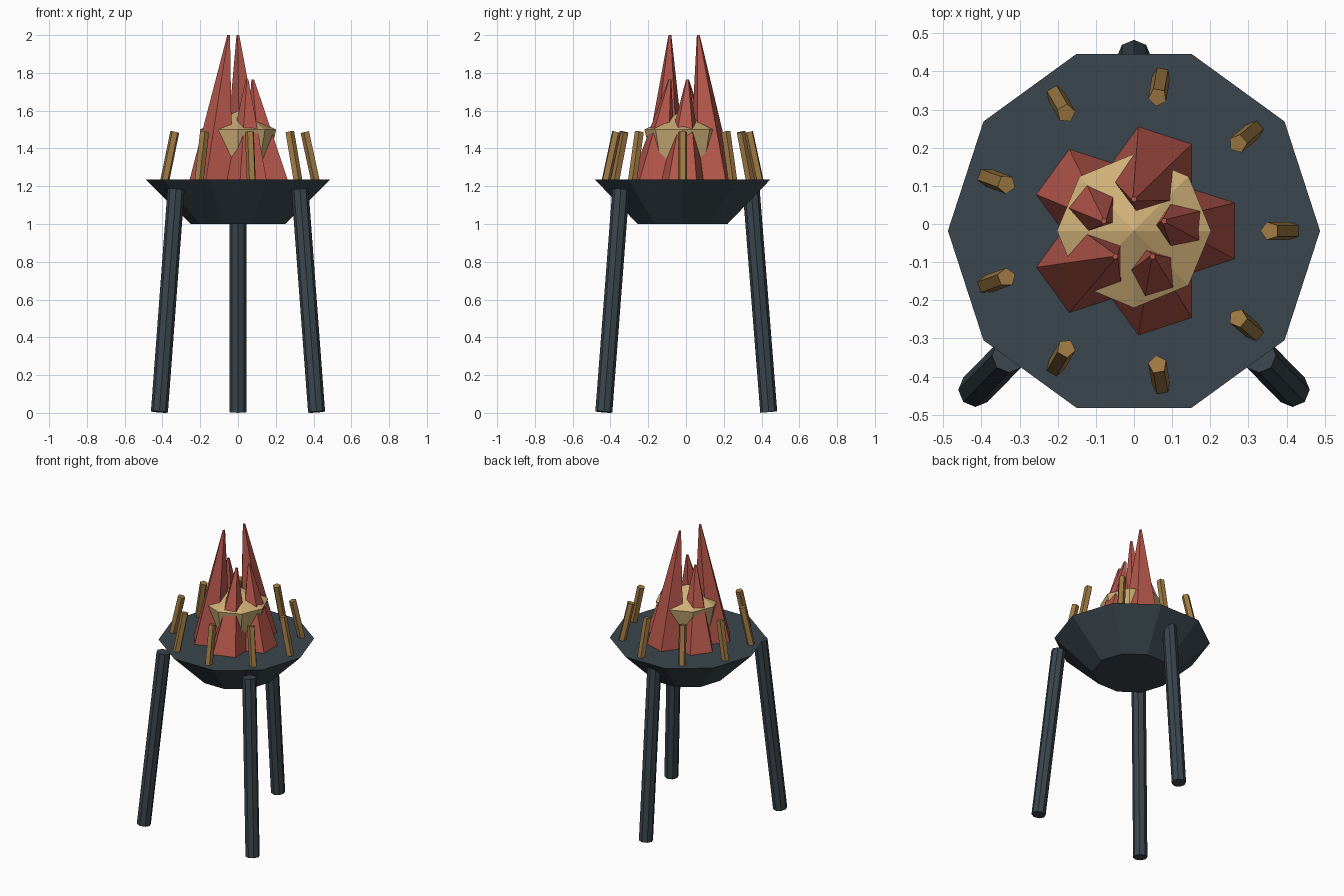
import bpy, bmesh
from math import sin, cos, radians, pi
from mathutils import Vector, Matrix

if "Cube" in bpy.data.objects:
    bpy.data.objects.remove(bpy.data.objects["Cube"])


def material(name, srgb):
    m = bpy.data.materials.new(name)
    lin = [((c / 255 + 0.055) / 1.055) ** 2.4 for c in srgb]
    m.diffuse_color = (*lin, 1)
    m.use_nodes = True
    m.node_tree.nodes["Principled BSDF"].inputs["Base Color"].default_value = m.diffuse_color
    return m


IRON = material("dark iron", (58, 70, 77))
RED = material("flame red", (182, 87, 75))
GOLD = material("ember gold", (206, 175, 118))
WOOD = material("wood brown", (160, 122, 68))

CY = -0.018   # y of the bowl axis
RIM = 1.235   # height of the bowl rim


def polar(r, deg, z):
    return Vector((r * cos(radians(deg)), CY + r * sin(radians(deg)), z))


def loft(name, rings, sides, mat, phase=0.0, tilt=None):
    """Join regular polygons given as (centre, radius); radius 0 makes a point."""
    bm = bmesh.new()
    rot = tilt or Matrix.Identity(3)
    loops = []
    for c, r in rings:
        if r == 0:
            loops.append([bm.verts.new(c)])
            continue
        angles = [radians(phase) + 2 * pi * i / sides for i in range(sides)]
        loops.append([bm.verts.new(Vector(c) + rot @ Vector((r * cos(a), r * sin(a), 0)))
                      for a in angles])
    for lo, hi in zip(loops, loops[1:]):
        for i in range(sides):
            j = (i + 1) % sides
            if len(hi) == 1:
                bm.faces.new((lo[i], lo[j], hi[0]))
            else:
                bm.faces.new((lo[i], lo[j], hi[j], hi[i]))
    for end in (loops[0], loops[-1]):
        if len(end) > 1:
            bm.faces.new(end)
    bmesh.ops.recalc_face_normals(bm, faces=bm.faces)
    me = bpy.data.meshes.new(name)
    bm.to_mesh(me)
    bm.free()
    me.materials.append(mat)
    ob = bpy.data.objects.new(name, me)
    bpy.context.collection.objects.link(ob)
    return ob


def rod(name, bottom, top, r, sides, mat, phase=0.0):
    """Straight rod with ends square to its axis."""
    bottom, top = Vector(bottom), Vector(top)
    tilt = Vector((0, 0, 1)).rotation_difference(top - bottom).to_matrix()
    return loft(name, [(bottom, r), (top, r)], sides, mat, phase, tilt)


# Bowl
loft("bowl", [((0, CY, 1.0), 0.25), ((0, CY, RIM), 0.488)], 10, IRON)

# Three splayed legs
rod("back_leg", (0, 0.438, 0.004), (0, 0.345, 1.183), 0.045, 8, IRON)
for side, s in (("left", -1), ("right", 1)):
    rod("front_leg_" + side, (s * 0.416, -0.435, 0.005), (s * 0.328, -0.345, 1.183),
        0.045, 8, IRON)

# Ring of sticks leaning inward
for i in range(9):
    a = 40 * i
    rod(f"stick_{i}", polar(0.412, a, RIM - 0.005), polar(0.356, a, 1.487),
        0.025, 5, WOOD, a + 180)

# Five flames leaning toward the middle
for i, h in enumerate((1.765, 2.0, 1.765, 2.0, 1.765)):
    a = 72 * i
    loft(f"flame_{i}", [(polar(0.162, a, RIM), 0.125), (polar(0.083, a + 18, h), 0.008)],
         5, RED, 180)

# Glowing core between the flames
loft("ember_core", [((0, CY, 1.29), 0.155), ((0, CY, 1.5), 0.202), ((0, CY, 1.6), 0)],
     8, GOLD)
